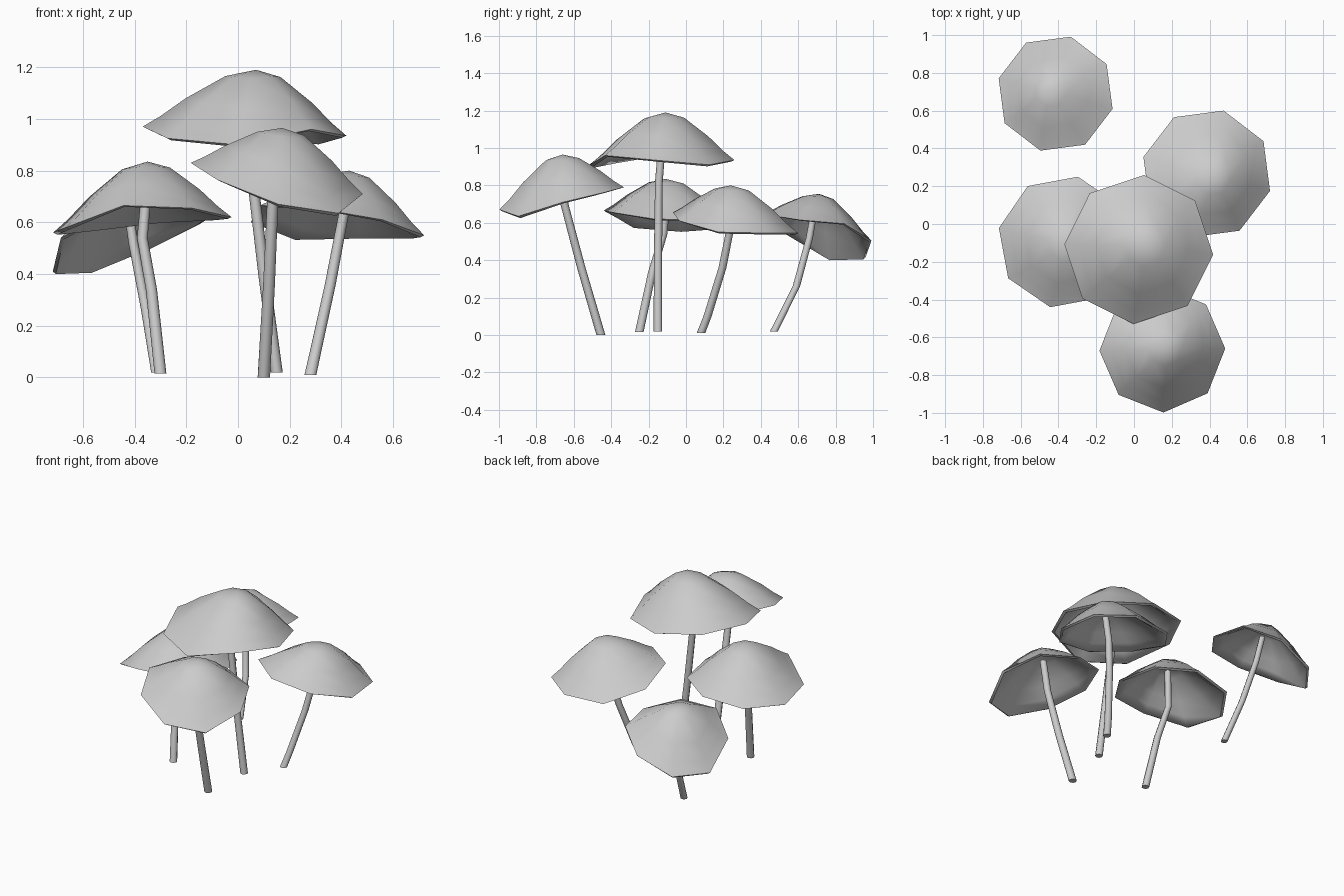
import bpy, bmesh
from math import cos, sin, radians, pi
from mathutils import Vector

if "Cube" in bpy.data.objects:
    bpy.data.objects.remove(bpy.data.objects["Cube"])


def finish(name, bm, angle):
    bmesh.ops.recalc_face_normals(bm, faces=bm.faces)
    me = bpy.data.meshes.new(name)
    bm.to_mesh(me)
    bm.free()
    ob = bpy.data.objects.new(name, me)
    bpy.context.collection.objects.link(ob)
    bpy.ops.object.select_all(action='DESELECT')
    ob.select_set(True)
    bpy.context.view_layer.objects.active = ob
    bpy.ops.object.shade_smooth_by_angle(angle=radians(angle))


def bridge(bm, a, b):
    n = len(a)
    for i in range(n):
        bm.faces.new((a[i], a[(i + 1) % n], b[(i + 1) % n], b[i]))


# Cap profile: fraction of the way from apex to rim, fraction of height
OUTER = [(0.27, 0.89), (0.62, 0.50), (0.84, 0.19), (1.0, 0.0)]
INNER = [(0.955, -0.03), (0.80, 0.14), (0.60, 0.40), (0.26, 0.78)]


def cap(name, centre, radius, phase, rim_z, apex):
    bm = bmesh.new()
    apex = Vector(apex)
    rim = []
    for k, z in enumerate(rim_z):
        a = radians(phase + 45 * k)
        rim.append(Vector((centre[0] + radius * cos(a), centre[1] + radius * sin(a), z)))
    rings = []
    for r, h in OUTER + INNER:
        rings.append([bm.verts.new((apex.x + (p.x - apex.x) * r,
                                    apex.y + (p.y - apex.y) * r,
                                    p.z + (apex.z - p.z) * h)) for p in rim])
    for a, b in zip(rings, rings[1:]):
        bridge(bm, a, b)
    # close the crown and the hollow underside
    for ring, drop in ((rings[0], 0.0), (rings[-1], 0.035)):
        tip = bm.verts.new(apex - Vector((0, 0, drop)))
        for i in range(8):
            bm.faces.new((ring[i], ring[(i + 1) % 8], tip))
    finish(name, bm, 60)


def stem(name, path, radius, sides=8):
    bm = bmesh.new()
    pts = [Vector(p) for p in path]
    rings = []
    for i, p in enumerate(pts):
        r = radius * (1 - 0.15 * i / (len(pts) - 1))
        rings.append([bm.verts.new((p.x + r * cos(2 * pi * k / sides),
                                    p.y + r * sin(2 * pi * k / sides), p.z))
                      for k in range(sides)])
    for a, b in zip(rings, rings[1:]):
        bridge(bm, a, b)
    bm.faces.new(rings[0])
    bm.faces.new(rings[-1])
    finish(name, bm, 60)


# Tall mushroom in the middle
cap("tall_cap", (0.025, -0.135), 0.395, -4,
    [.935, .91, .935, .965, .97, .925, .90, .96], (0.07, -0.11, 1.19))
stem("tall_stem", [(0.15, -0.15, .02), (0.10, -0.15, .4), (0.05, -0.145, .82), (0.06, -0.12, 1.12)], 0.023)

# Front mushroom
cap("front_cap", (0.15, -0.665), 0.333, 1,
    [.71, .765, .79, .835, .83, .765, .67, .635], (0.17, -0.66, .965))
stem("front_stem", [(0.10, -0.455, 0), (0.12, -0.56, .36), (0.135, -0.65, .70), (0.16, -0.66, .90)], 0.024)

# Right mushroom
cap("right_cap", (0.385, 0.265), 0.347, 30,
    [.545, .545, .54, .60, .665, .655, .61, .55], (0.43, 0.24, .80))
stem("right_stem", [(0.28, 0.08, .01), (0.30, 0.115, .1), (0.357, 0.195, .36), (0.395, 0.235, .56), (0.43, 0.24, .74)], 0.023)

# Left mushroom
cap("left_cap", (-0.37, -0.095), 0.353, 33,
    [.615, .605, .575, .56, .58, .665, .655, .62], (-0.35, -0.11, .835))
stem("left_stem", [(-0.30, -0.25, .015), (-0.335, -0.18, .34), (-0.37, -0.12, .54), (-0.35, -0.10, .77)], 0.023)

# Back mushroom, tipped backwards
cap("back_cap", (-0.415, 0.69), 0.312, 30,
    [.595, .505, .415, .41, .54, .635, .645, .615], (-0.45, 0.71, .755))
stem("back_stem", [(-0.315, 0.47, .02), (-0.355, 0.59, .26), (-0.405, 0.66, .52), (-0.43, 0.69, .69)], 0.021)
